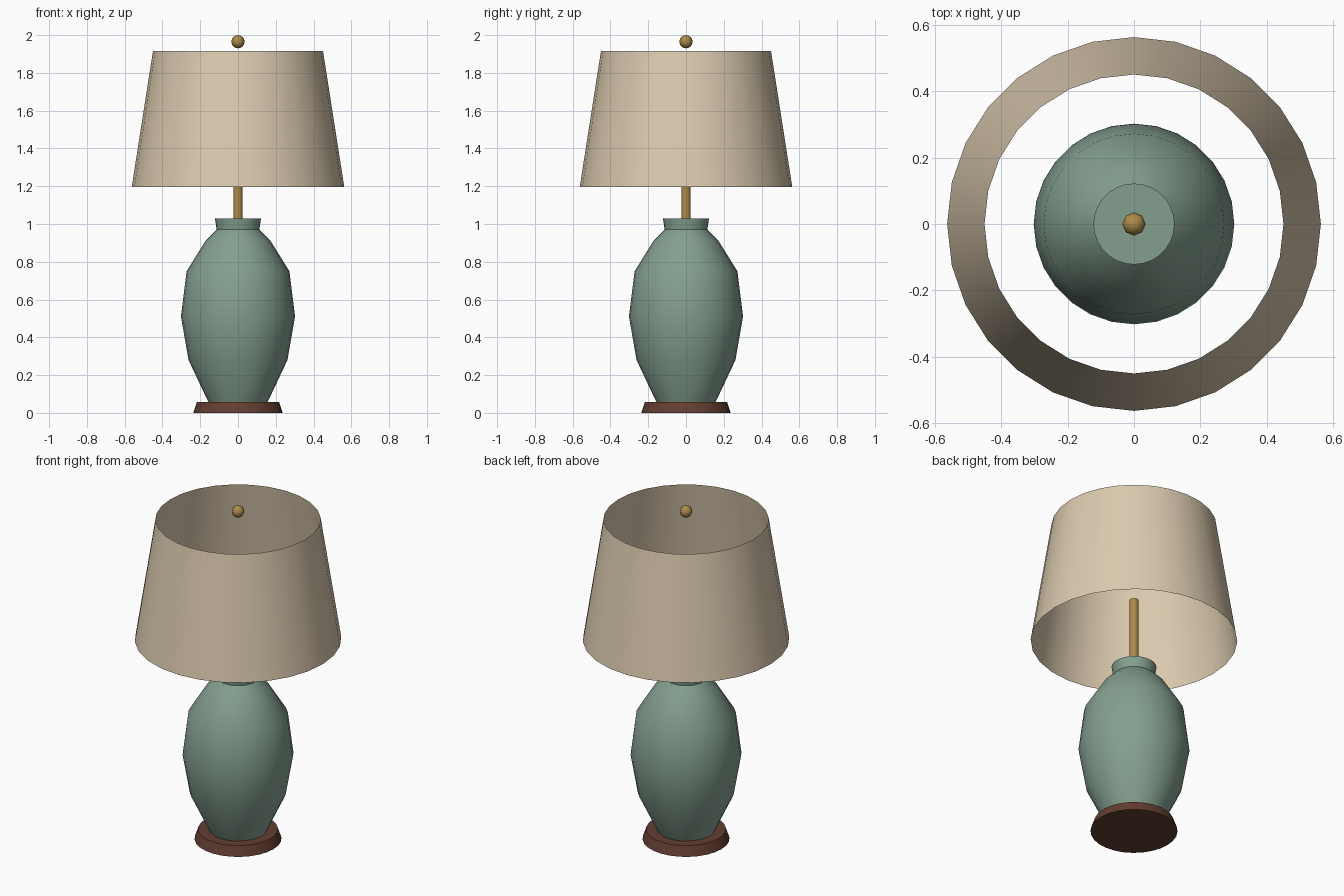
import bpy, bmesh, math

if "Cube" in bpy.data.objects:
    bpy.data.objects.remove(bpy.data.objects["Cube"])


def material(name, rgb):
    m = bpy.data.materials.new(name)
    m.diffuse_color = (*rgb, 1)
    m.use_nodes = True
    m.node_tree.nodes["Principled BSDF"].inputs["Base Color"].default_value = m.diffuse_color
    return m


green = material("sage_green", (0.23, 0.345, 0.275))
brown = material("dark_wood", (0.125, 0.047, 0.030))
brass = material("brass", (0.41, 0.26, 0.065))
linen = material("linen", (0.71, 0.59, 0.43))


def finish(bm, name, mat, angle=40):
    me = bpy.data.meshes.new(name)
    bm.to_mesh(me)
    bm.free()
    ob = bpy.data.objects.new(name, me)
    bpy.context.collection.objects.link(ob)
    me.materials.append(mat)
    bpy.ops.object.select_all(action='DESELECT')
    ob.select_set(True)
    bpy.context.view_layer.objects.active = ob
    bpy.ops.object.shade_smooth_by_angle(angle=math.radians(angle))
    return ob


def lathe(name, profile, mat, sides=28, capped=True):
    """Spin a bottom-to-top (radius, z) profile round the z axis."""
    bm = bmesh.new()
    rings = []
    for r, z in profile:
        rings.append([bm.verts.new((r * math.cos(math.tau * i / sides),
                                    r * math.sin(math.tau * i / sides), z))
                      for i in range(sides)])
    for a, b in zip(rings, rings[1:]):
        for i in range(sides):
            j = (i + 1) % sides
            bm.faces.new((a[i], a[j], b[j], b[i]))
    if capped:
        bm.faces.new(rings[0][::-1])
        bm.faces.new(rings[-1])
    return finish(bm, name, mat)


# wooden foot
lathe("base", [(0.237, 0), (0.217, 0.058)], brown)

# ceramic vase body with flared neck
lathe("vase_body", [(0.157, 0.058), (0.165, 0.075), (0.262, 0.28),
                    (0.302, 0.51), (0.272, 0.75), (0.17, 0.914),
                    (0.113, 0.97), (0.122, 1.03)], green)

# brass stem
lathe("stem", [(0.025, 1.0), (0.025, 1.45)], brass, sides=12)

# open tapered shade
lathe("lamp_shade", [(0.5625, 1.197), (0.45, 1.917)], linen, capped=False)

# ball finial
bm = bmesh.new()
bmesh.ops.create_uvsphere(bm, u_segments=8, v_segments=8, radius=0.035)
bmesh.ops.translate(bm, verts=bm.verts, vec=(0, 0, 1.965))
finish(bm, "finial", brass, 60)
